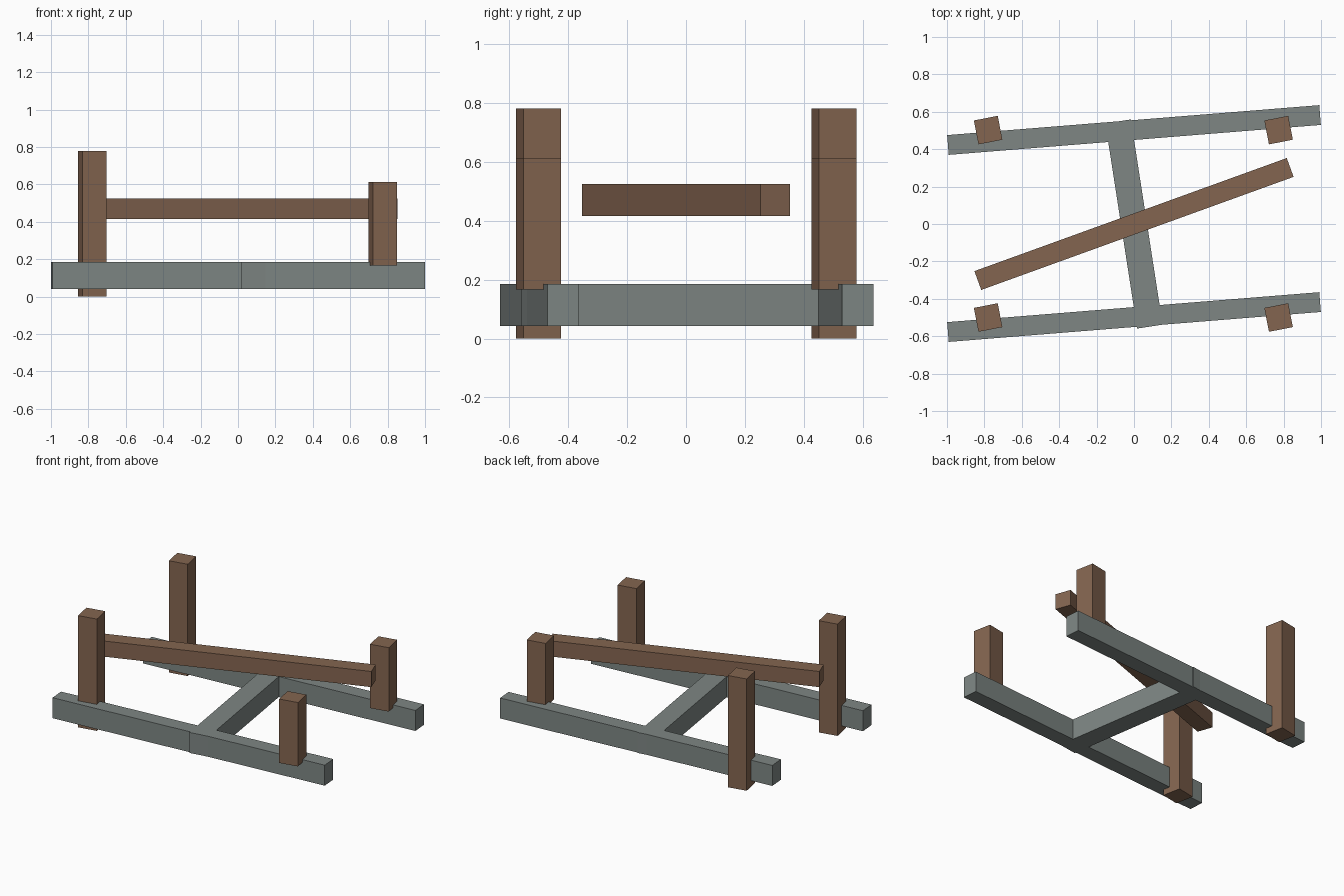
import bpy
import bmesh
from math import radians
from mathutils import Matrix

if "Cube" in bpy.data.objects:
    bpy.data.objects.remove(bpy.data.objects["Cube"])


def material(name, color):
    m = bpy.data.materials.new(name)
    m.diffuse_color = color
    m.use_nodes = True
    m.node_tree.nodes["Principled BSDF"].inputs["Base Color"].default_value = m.diffuse_color
    return m


wood = material("brown_wood", (0.23, 0.13, 0.08, 1))
grey = material("grey_wood", (0.21, 0.24, 0.23, 1))


def bar(name, x, y, z0, z1, length, width, angle, mat):
    """Box of length x width, turned about z, spanning z0 to z1."""
    bm = bmesh.new()
    bmesh.ops.create_cube(bm, size=1, matrix=Matrix.Diagonal((length, width, z1 - z0, 1)))
    mesh = bpy.data.meshes.new(name)
    bm.to_mesh(mesh)
    bm.free()
    mesh.materials.append(mat)
    obj = bpy.data.objects.new(name, mesh)
    obj.location = (x, y, (z0 + z1) / 2)
    obj.rotation_euler.z = radians(angle)
    bpy.context.collection.objects.link(obj)
    return obj


# Base frame: two long rails and a crossbar joining them
for side, y in (("front", -0.4975), ("back", 0.5025)):
    bar(f"{side}_rail", 0, y, 0.042, 0.185, 1.996, 0.106, 4.6, grey)
bar("crossbar", 0, 0, 0.042, 0.185, 1.11, 0.138, 98.8, grey)

# Posts: tall pair on the left, short raised pair on the right
for side, y in (("front", -0.5), ("back", 0.502)):
    bar(f"{side}_left_post", -0.78, y, 0.0, 0.78, 0.13, 0.13, 11, wood)
    bar(f"{side}_right_post", 0.773, y, 0.167, 0.613, 0.13, 0.13, 11, wood)

# Diagonal beam above the frame
bar("diagonal_beam", 0, 0, 0.415, 0.524, 1.776, 0.107, 19.9, wood)
